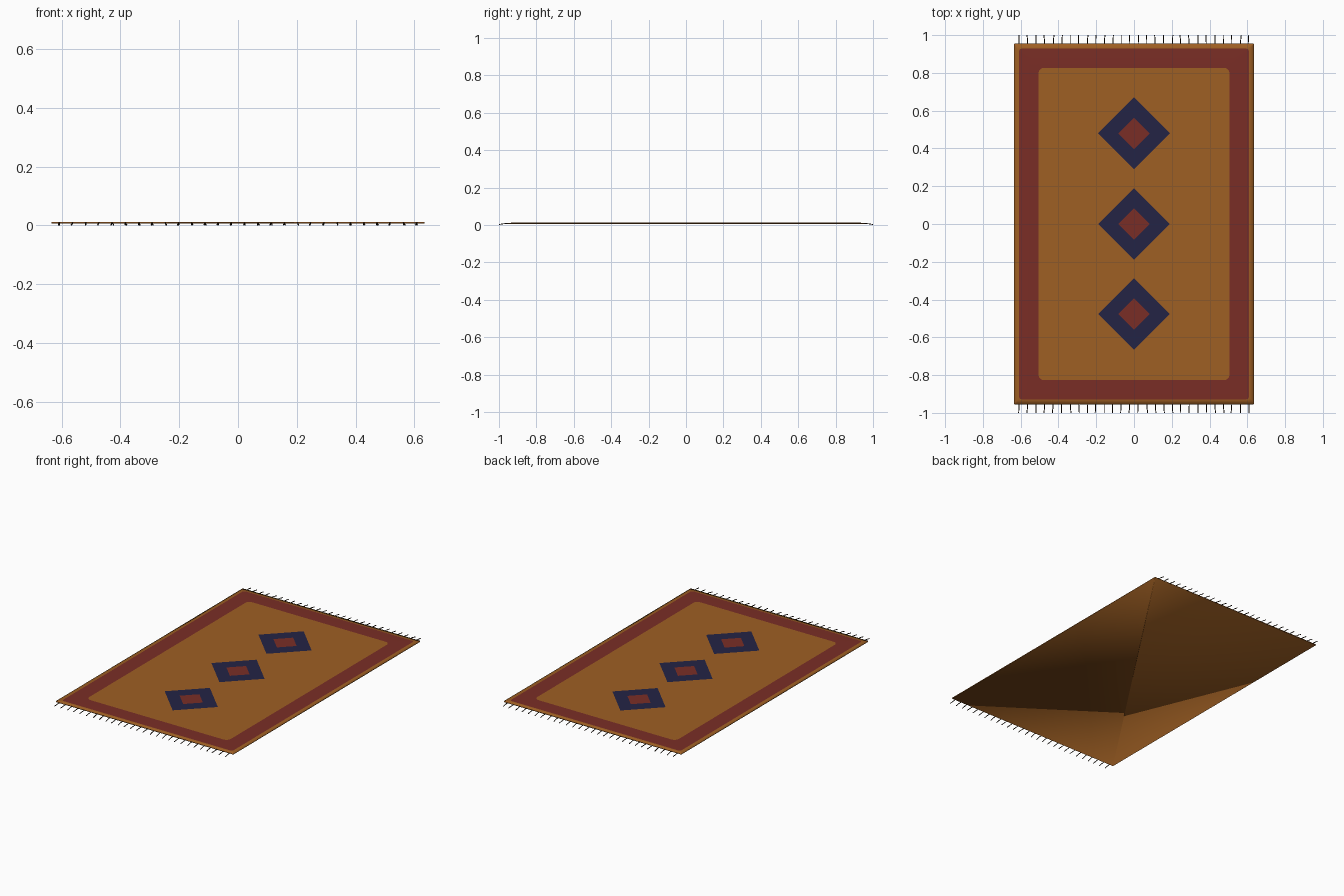
import bpy, bmesh, math, random

if "Cube" in bpy.data.objects:
    bpy.data.objects.remove(bpy.data.objects["Cube"])

random.seed(4)
W, L = 0.635, 0.955            # half width and half length of the woven body
Z_TOP, Z_BOT = 0.012, 0.006
DIAMOND_Y = (-0.477, 0.0, 0.48)


def material(name, rgb):
    m = bpy.data.materials.new(name)
    m.diffuse_color = (*rgb, 1)
    m.use_nodes = True
    m.node_tree.nodes["Principled BSDF"].inputs["Base Color"].default_value = m.diffuse_color
    return m


ochre = material("ochre wool", (0.345, 0.115, 0.017))
red = material("brick red wool", (0.195, 0.027, 0.019))
navy = material("navy wool", (0.017, 0.017, 0.060))
dark = material("dark fringe", (0.030, 0.018, 0.010))
OCHRE, RED, NAVY = 0, 1, 2

bm = bmesh.new()


def rounded_rect(w, l, r, z, n=4):
    """Closed loop of vertices round a rectangle with soft corners."""
    loop = []
    for q, (sx, sy) in enumerate(((1, 1), (-1, 1), (-1, -1), (1, -1))):
        for i in range(n + 1):
            a = math.pi / 2 * (q + i / n)
            loop.append(bm.verts.new((sx * (w - r) + r * math.cos(a),
                                      sy * (l - r) + r * math.sin(a), z)))
    return loop


def diamond(cy, r):
    return [bm.verts.new((r * x, cy + r * y, Z_TOP))
            for x, y in ((1, 0), (0, 1), (-1, 0), (0, -1))]


def bridge(outer, inner, mat):
    n = len(outer)
    for i in range(n):
        j = (i + 1) % n
        bm.faces.new((outer[i], outer[j], inner[j], inner[i])).material_index = mat


def loop_edges(loop):
    out = []
    for a, b in zip(loop, loop[1:] + loop[:1]):
        out.append(bm.edges.get((a, b)) or bm.edges.new((a, b)))
    return out


# Woven body: underside, rim, ochre edging, red border
bottom = rounded_rect(W, L, 0.003, Z_BOT)
rim = rounded_rect(W, L, 0.003, Z_TOP - 0.001)
edging = rounded_rect(0.609, 0.928, 0.015, Z_TOP)
field = rounded_rect(0.506, 0.827, 0.03, Z_TOP)
bm.faces.new(bottom[::-1]).material_index = OCHRE
bridge(bottom, rim, OCHRE)
bridge(rim, edging, OCHRE)
bridge(edging, field, RED)

# Diamonds with red centres, set into the field
edges = loop_edges(field)
for cy in DIAMOND_Y:
    outer, inner = diamond(cy, 0.19), diamond(cy, 0.083)
    bridge(outer, inner, NAVY)
    bm.faces.new(inner).material_index = RED
    edges += loop_edges(outer)

# Ochre field around the diamonds
filled = bmesh.ops.triangle_fill(bm, edges=edges, use_beauty=True, normal=(0, 0, 1))
for f in filled["geom"]:
    if isinstance(f, bmesh.types.BMFace):
        f.material_index = OCHRE
bmesh.ops.recalc_face_normals(bm, faces=bm.faces[:])
for f in bm.faces:
    f.smooth = True

mesh = bpy.data.meshes.new("rug_body")
bm.to_mesh(mesh)
bm.free()
for m in (ochre, red, navy):
    mesh.materials.append(m)
body = bpy.data.objects.new("rug_body", mesh)
bpy.context.collection.objects.link(body)


# Fringe: a row of thin drooping threads at each end
def fringe(name, side, count=28):
    curve = bpy.data.curves.new(name, "CURVE")
    curve.dimensions = "3D"
    curve.bevel_depth = 0.0024
    curve.bevel_resolution = 1
    curve.use_fill_caps = True
    curve.materials.append(dark)
    for i in range(count):
        x = -0.608 + 1.216 * i / (count - 1)
        lean = random.uniform(-0.005, 0.005)
        s = curve.splines.new("POLY")
        s.points.add(2)
        for p, (dx, y, z) in zip(s.points, ((0, 0.945, 0.009),
                                            (lean * 0.4, 0.975, 0.0065),
                                            (lean, 1.0, 0.0024))):
            p.co = (x + dx, side * y, z, 1)
    ob = bpy.data.objects.new(name, curve)
    bpy.context.collection.objects.link(ob)


fringe("front_fringe", -1)
fringe("back_fringe", 1)
